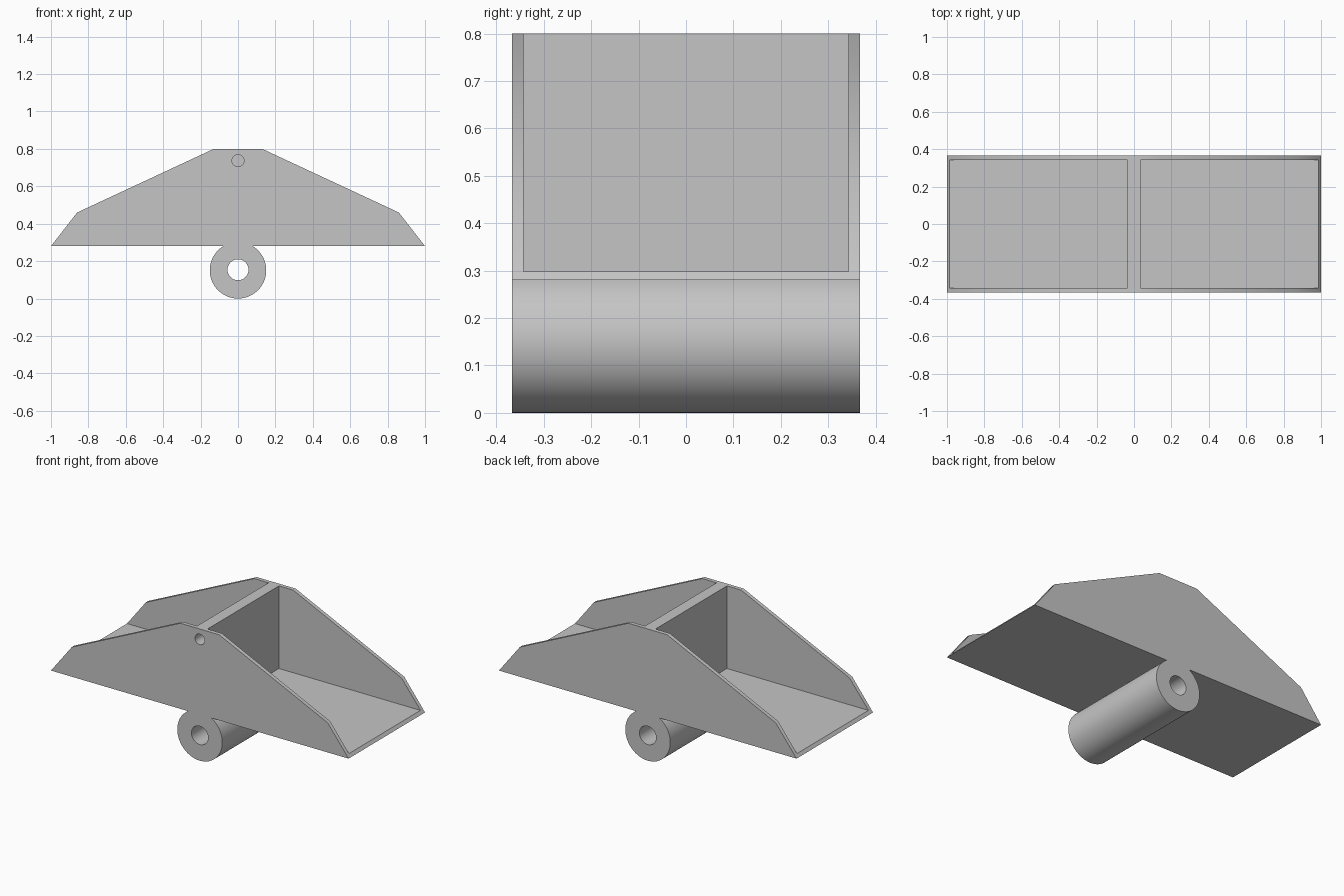
import bpy, bmesh, math
from mathutils import Vector

cube = bpy.data.objects.get("Cube")
if cube:
    bpy.data.objects.remove(cube, do_unlink=True)

HALF_DEPTH = 0.367
WALL = 0.024
BASE_Z, FLOOR_Z, TOP_Z = 0.28, 0.298, 0.8
TUBE_R, TUBE_Z = 0.151, 0.151

grey = bpy.data.materials.new("light grey")
grey.use_nodes = True
grey.diffuse_color = (0.56, 0.56, 0.56, 1)
grey.node_tree.nodes["Principled BSDF"].inputs["Base Color"].default_value = (0.56, 0.56, 0.56, 1)


def extrude_profile(name, points, y0, y1):
    """Solid made by extruding an x-z outline from y0 to y1."""
    bm = bmesh.new()
    face = bm.faces.new([bm.verts.new((x, y0, z)) for x, z in points])
    ext = bmesh.ops.extrude_face_region(bm, geom=[face])
    moved = [g for g in ext["geom"] if isinstance(g, bmesh.types.BMVert)]
    bmesh.ops.translate(bm, verts=moved, vec=Vector((0, y1 - y0, 0)))
    bmesh.ops.recalc_face_normals(bm, faces=bm.faces)
    mesh = bpy.data.meshes.new(name)
    bm.to_mesh(mesh)
    bm.free()
    mesh.materials.append(grey)
    obj = bpy.data.objects.new(name, mesh)
    bpy.context.collection.objects.link(obj)
    return obj


def circle(z, r, n):
    return [(r * math.cos(2 * math.pi * i / n), z + r * math.sin(2 * math.pi * i / n))
            for i in range(n)]


def box(x0, x1, z0, z1):
    return [(x0, z0), (x1, z0), (x1, z1), (x0, z1)]


# Outline: sloped tray on top, tube hanging below
half = [(0.13, TOP_Z), (0.86, 0.46), (1.0, BASE_Z)]
a0 = math.asin((BASE_Z - TUBE_Z) / TUBE_R)
sweep = math.pi + 2 * a0
steps = 64
arc = [(TUBE_R * math.cos(a0 - sweep * i / steps),
        TUBE_Z + TUBE_R * math.sin(a0 - sweep * i / steps)) for i in range(steps + 1)]
outline = half + arc + [(-x, z) for x, z in reversed(half)]
body = extrude_profile("double_tray_body", outline, -HALF_DEPTH, HALF_DEPTH)

# Cutters: two open pockets, the through bore and the blind pin hole
inner = HALF_DEPTH - WALL
cutters = [
    extrude_profile("pocket_cutter_left", box(0.035, 1.2, FLOOR_Z, 1.0), -inner, inner),
    extrude_profile("pocket_cutter_right", box(-1.2, -0.035, FLOOR_Z, 1.0), -inner, inner),
    extrude_profile("bore_cutter", circle(TUBE_Z + 0.003, 0.056, 48), -0.5, 0.5),
    extrude_profile("pin_hole_cutter", circle(0.737, 0.032, 32), -0.5, inner),
]

bpy.ops.object.select_all(action="DESELECT")
body.select_set(True)
bpy.context.view_layer.objects.active = body
for cutter in cutters:
    cutter.hide_render = True
    mod = body.modifiers.new(cutter.name, "BOOLEAN")
    mod.operation = "DIFFERENCE"
    mod.solver = "EXACT"
    mod.object = cutter
    bpy.ops.object.modifier_apply(modifier=mod.name)
    bpy.data.objects.remove(cutter, do_unlink=True)

bpy.ops.object.shade_smooth_by_angle(angle=math.radians(30))
